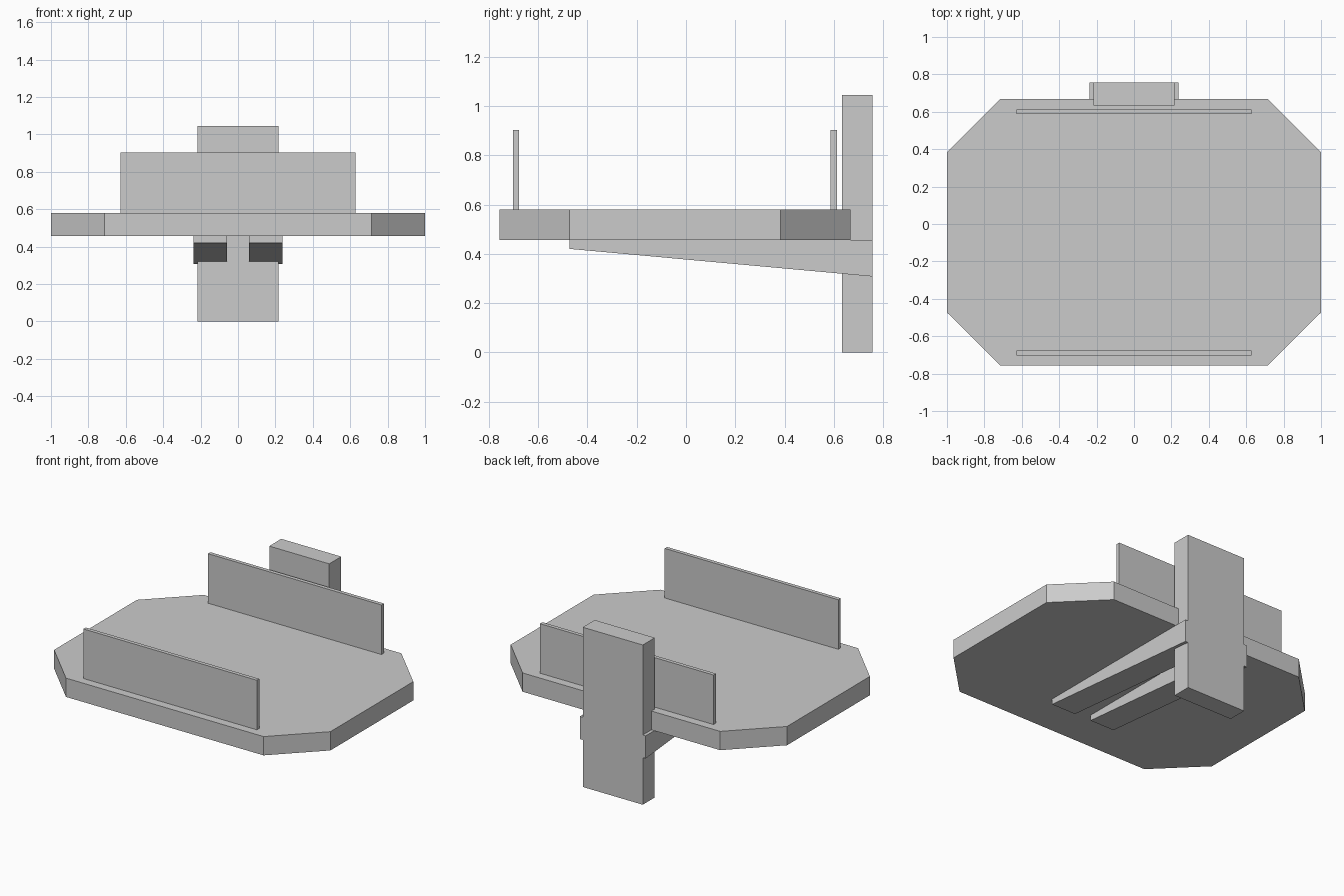
import bpy, bmesh
from mathutils import Vector

if "Cube" in bpy.data.objects:
    bpy.data.objects.remove(bpy.data.objects["Cube"])


def prism(name, profile, direction):
    """Extrude a closed planar profile along a direction."""
    bm = bmesh.new()
    face = bm.faces.new([bm.verts.new(p) for p in profile])
    ext = bmesh.ops.extrude_face_region(bm, geom=[face], use_keep_orig=True)
    verts = [g for g in ext["geom"] if isinstance(g, bmesh.types.BMVert)]
    bmesh.ops.translate(bm, verts=verts, vec=Vector(direction))
    bmesh.ops.recalc_face_normals(bm, faces=bm.faces)
    mesh = bpy.data.meshes.new(name)
    bm.to_mesh(mesh)
    bm.free()
    obj = bpy.data.objects.new(name, mesh)
    bpy.context.collection.objects.link(obj)
    return obj


def box(name, x, y, z):
    """Box spanning -x..x, with y and z given as (min, max)."""
    base = [(-x, y[0], z[0]), (x, y[0], z[0]), (x, y[1], z[0]), (-x, y[1], z[0])]
    return prism(name, base, (0, 0, z[1] - z[0]))


BOTTOM, TOP = 0.456, 0.579
FRONT, BACK = -0.757, 0.757

# Platform with chamfered corners
half = [(0.715, FRONT), (1.0, -0.473), (1.0, 0.384), (0.715, 0.668)]
outline = half + [(-x, y) for x, y in reversed(half)]
prism("platform", [(x, y, BOTTOM) for x, y in outline], (0, 0, TOP - BOTTOM))

# Thin upright panels along front and back
box("front_panel", 0.628, (-0.702, -0.677), (TOP, 0.903))
box("back_panel", 0.628, (0.587, 0.612), (TOP, 0.903))

# Mounting post behind the platform
box("back_post", 0.217, (0.633, BACK), (0, 1.045))

# Pair of tapered support arms under the platform
arm = [(-0.473, BOTTOM), (-0.473, 0.42), (BACK, 0.308), (BACK, BOTTOM)]
for side, x in (("left", -0.238), ("right", 0.06)):
    prism(f"{side}_support_arm", [(x, y, z) for y, z in arm], (0.178, 0, 0))
